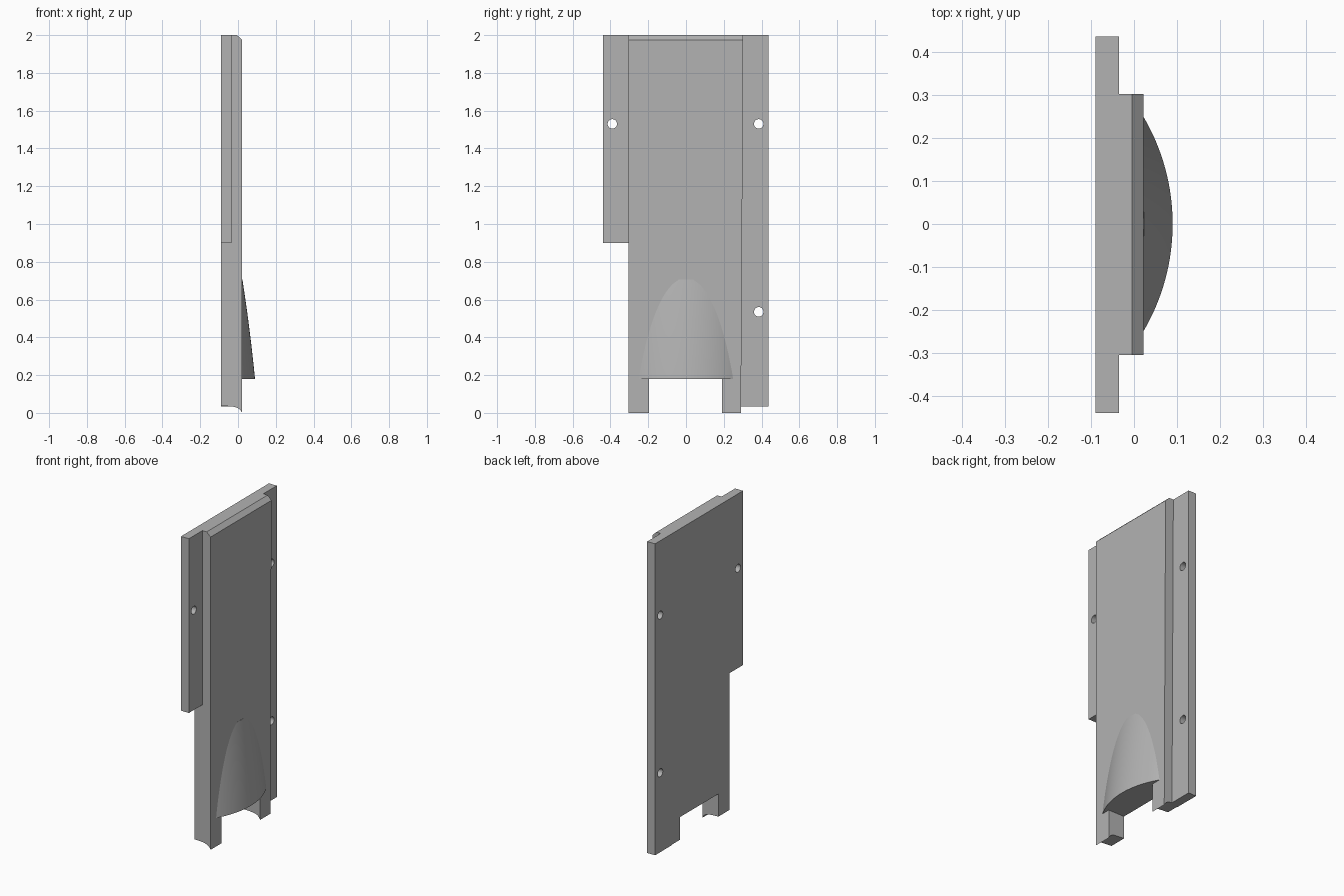
import bpy, bmesh, math
from mathutils import Matrix

if "Cube" in bpy.data.objects:
    bpy.data.objects.remove(bpy.data.objects["Cube"], do_unlink=True)

grey = bpy.data.materials.new("light grey")
grey.use_nodes = True
COLOUR = (0.45, 0.45, 0.45, 1)
grey.diffuse_color = COLOUR
grey.node_tree.nodes["Principled BSDF"].inputs["Base Color"].default_value = COLOUR


def finish(name, bm):
    bmesh.ops.recalc_face_normals(bm, faces=bm.faces[:])
    mesh = bpy.data.meshes.new(name)
    bm.to_mesh(mesh)
    bm.free()
    mesh.materials.append(grey)
    obj = bpy.data.objects.new(name, mesh)
    bpy.context.collection.objects.link(obj)
    return obj


def prism(name, profile, y0, y1, taper=0):
    """Extrude an (x, z) profile along y; the +y side leans in towards the base."""
    bm = bmesh.new()
    face = bm.faces.new([bm.verts.new((x, y0, z)) for x, z in profile])
    ext = bmesh.ops.extrude_face_region(bm, geom=[face])["geom"]
    for v in ext:
        if isinstance(v, bmesh.types.BMVert):
            v.co.y = y1 - taper * (1 - v.co.z / 2)
    return finish(name, bm)


def block(name, x0, x1, y0, y1, z0, z1):
    return prism(name, [(x0, z0), (x1, z0), (x1, z1), (x0, z1)], y0, y1)


def combine(target, tool, operation):
    mod = target.modifiers.new(operation, "BOOLEAN")
    mod.operation, mod.solver, mod.object = operation, "EXACT", tool
    bpy.context.view_layer.objects.active = target
    bpy.ops.object.modifier_apply(modifier=mod.name)
    bpy.data.objects.remove(tool, do_unlink=True)


BACK, STEP, FRONT = -0.09, -0.035, 0.022

# Main panel: chamfered top edge, hollowed bottom edge
panel = prism("panel", [
    (BACK, 2), (-0.005, 2), (FRONT, 1.974), (FRONT, 0), (0.012, 0.016),
    (0, 0.025), (-0.02, 0.032), (-0.05, 0.035), (BACK, 0.037)], -0.305, 0.303, 0.012)

# Thin side flanges, one short and one full length
combine(panel, block("short_flange", BACK, STEP, -0.44, -0.28, 0.9, 2), "UNION")
combine(panel, block("long_flange", BACK, STEP, 0.27, 0.437, 0.034, 2), "UNION")

# Notch between the two feet
combine(panel, block("notch", -0.2, 0.2, -0.195, 0.19, -0.1, 0.18), "DIFFERENCE")

# Screw holes
for y, z in [(-0.39, 1.53), (0.385, 1.53), (0.385, 0.535)]:
    bm = bmesh.new()
    bmesh.ops.create_cone(bm, cap_ends=True, segments=32, radius1=0.025, radius2=0.025, depth=0.4,
                          matrix=Matrix.Translation((0, y, z)) @ Matrix.Rotation(math.pi / 2, 4, "Y"))
    combine(panel, finish("hole", bm), "DIFFERENCE")

# Bulged hood: a leaning round surface that sinks into the panel
RADIUS, COLS, ROWS = 0.493, 40, 24
bm = bmesh.new()
rows = []
for r in range(ROWS + 1):
    t = r / ROWS
    rise = 0.068 * (1 - t) * (1 + 0.22 * t) + 0.0015 * t
    half = math.asin(math.sqrt(2 * RADIUS * rise - rise ** 2) / RADIUS)
    row = []
    for c in range(COLS + 1):
        a = half * (2 * c / COLS - 1)
        row.append(bm.verts.new((FRONT + rise - RADIUS * (1 - math.cos(a)),
                                 RADIUS * math.sin(a), 0.18 + 0.525 * t)))
    rows.append(row)
for low, high in zip(rows, rows[1:]):
    for c in range(COLS):
        bm.faces.new((low[c], low[c + 1], high[c + 1], high[c]))
bm.faces.new(rows[0])
bm.faces.new(rows[-1])
hood = finish("hood", bm)

for obj in (panel, hood):
    bpy.ops.object.select_all(action="DESELECT")
    obj.select_set(True)
    bpy.context.view_layer.objects.active = obj
    bpy.ops.object.shade_smooth_by_angle(angle=math.radians(25))
